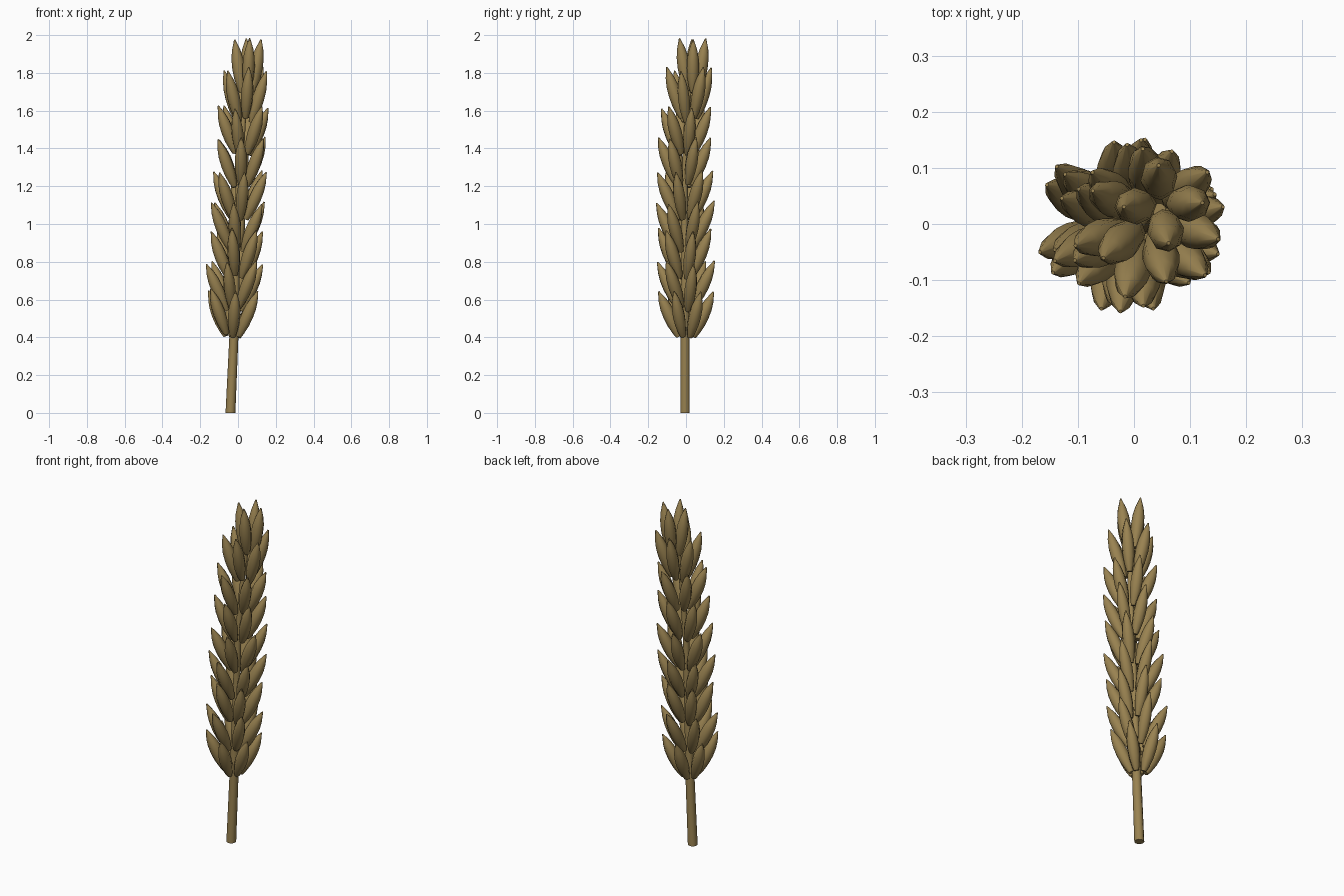
import bpy, bmesh, math, random
from mathutils import Vector

random.seed(4)
cube = bpy.data.objects.get("Cube")
if cube:
    bpy.data.objects.remove(cube)

straw = bpy.data.materials.new("dry_straw")
straw.use_nodes = True
straw.diffuse_color = (0.32, 0.225, 0.082, 1)
straw.node_tree.nodes["Principled BSDF"].inputs["Base Color"].default_value = straw.diffuse_color


def lofted(name, rings, angle):
    """Skin a list of point rings into a capped, smooth shaded object."""
    bm = bmesh.new()
    loops = [[bm.verts.new(p) for p in ring] for ring in rings]
    n = len(loops[0])
    for a, b in zip(loops, loops[1:]):
        for i in range(n):
            j = (i + 1) % n
            bm.faces.new((a[i], a[j], b[j], b[i]))
    bm.faces.new(loops[0][::-1])
    bm.faces.new(loops[-1])
    bmesh.ops.recalc_face_normals(bm, faces=bm.faces)
    mesh = bpy.data.meshes.new(name)
    bm.to_mesh(mesh)
    bm.free()
    mesh.materials.append(straw)
    obj = bpy.data.objects.new(name, mesh)
    bpy.context.collection.objects.link(obj)
    bpy.ops.object.select_all(action='DESELECT')
    obj.select_set(True)
    bpy.context.view_layer.objects.active = obj
    bpy.ops.object.shade_smooth_by_angle(angle=math.radians(angle))


def ellipse(centre, u, v, ru, rv, n):
    return [centre + u * ru * math.cos(math.tau * k / n) + v * rv * math.sin(math.tau * k / n)
            for k in range(n)]


# Stem: a gently leaning, tapering stalk
X, Y = Vector((1, 0, 0)), Vector((0, 1, 0))
stalk = [(-0.04, -0.005, 0, 0.026), (-0.022, -0.005, 0.4, 0.024), (-0.01, -0.005, 0.8, 0.02),
         (0.005, -0.007, 1.2, 0.017), (0.025, 0, 1.5, 0.014), (0.045, 0.025, 1.8, 0.012)]
lofted("stem", [ellipse(Vector(p[:3]), X, Y, p[3], p[3], 10) for p in stalk], 40)

# Grain outline: distance along the grain, relative thickness
OUTLINE = [(0, 0.42), (0.1, 0.66), (0.28, 0.92), (0.46, 1), (0.64, 0.92), (0.8, 0.66), (1, 0.1)]


def grain(name, base, tip, side):
    axis = (tip - base).normalized()
    out = side.cross(axis)
    rings = [ellipse(base.lerp(tip, t), side, out, 0.033 * w, 0.034 * w, 8) for t, w in OUTLINE]
    lofted(name, rings, 50)


# Tiers: centre x, centre y, tip height, spread of the tips, turn in degrees, count, grain height
TIERS = [(-0.027, 0, 0.65, 0.146, 34, 6, 0.24), (-0.02, 0, 0.795, 0.156, 17, 6, 0.245),
         (-0.005, -0.007, 0.97, 0.142, 16, 6, 0.25), (0, -0.004, 1.115, 0.154, 23, 6, 0.25),
         (0.01, -0.005, 1.28, 0.148, 40, 6, 0.25), (0.02, -0.008, 1.455, 0.138, 27, 6, 0.25),
         (0.026, 0, 1.615, 0.136, 15, 6, 0.25), (0.038, 0.016, 1.82, 0.12, 40, 6, 0.27),
         (0.052, 0.035, 1.985, 0.07, 5, 4, 0.28)]
for t, (cx, cy, top, spread, turn, count, height) in enumerate(TIERS):
    for k in range(count):
        a = math.radians(turn + 360 * k / count + random.uniform(-3, 3))
        out = Vector((math.cos(a), math.sin(a), 0))
        side = Vector((-out.y, out.x, 0))
        z = top + random.uniform(-0.012, 0.012)
        tip = Vector((cx, cy, z)) + out * spread
        base = Vector((cx - 0.004, cy, z - height)) + out * min(0.038, spread * 0.38)
        grain(f"grain_{t + 1}_{k + 1}", base, tip, side)
